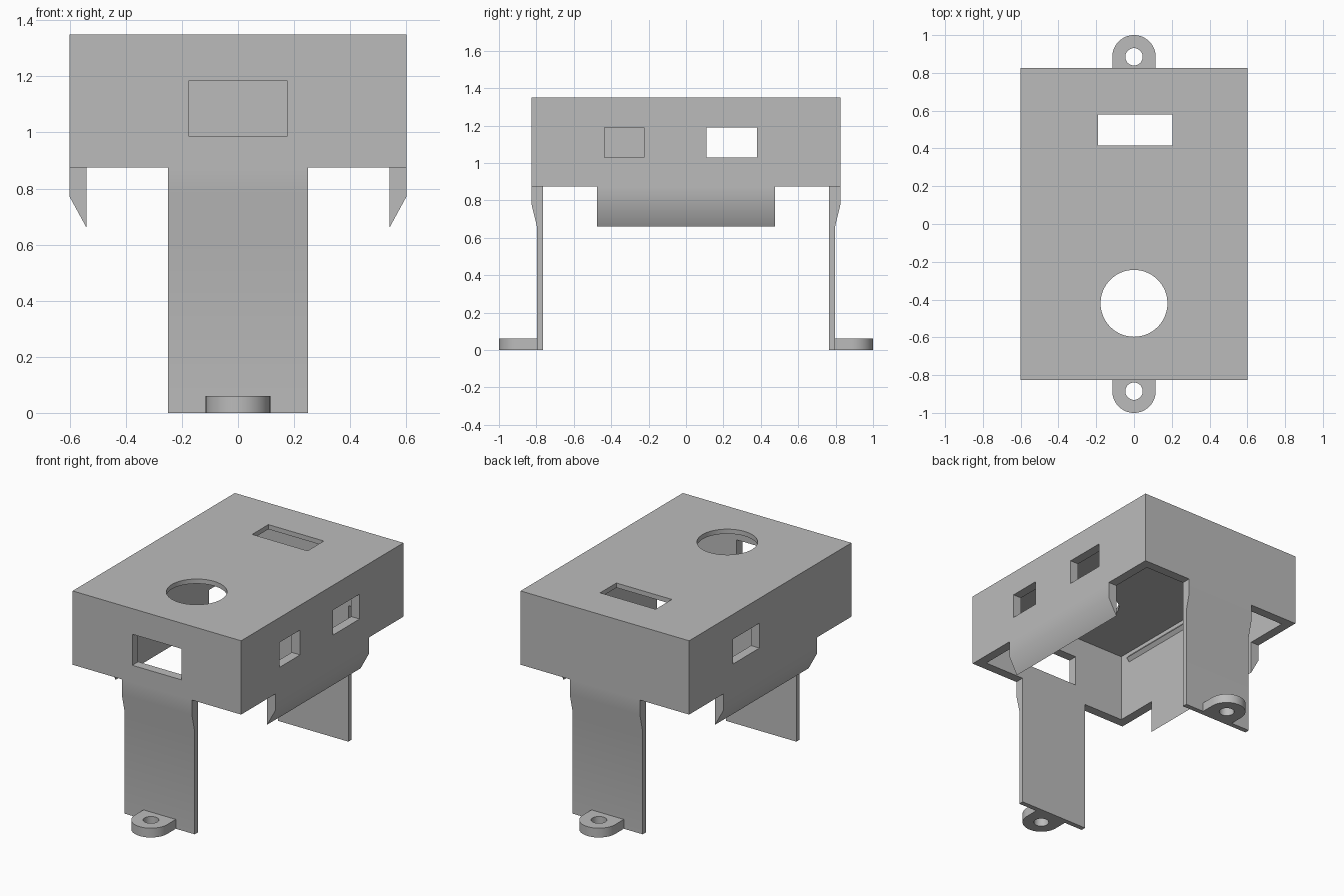
import bpy, bmesh, math

cube = bpy.data.objects.get("Cube")
if cube:
    bpy.data.objects.remove(cube, do_unlink=True)

grey = bpy.data.materials.new("plain grey")
grey.use_nodes = True
grey.diffuse_color = (0.5, 0.5, 0.5, 1)
for node in grey.node_tree.nodes:
    if node.type == 'BSDF_PRINCIPLED':
        node.inputs["Base Color"].default_value = (0.5, 0.5, 0.5, 1)

W, D, TOP, RIM, WALL = 0.6, 0.825, 1.35, 0.875, 0.06
ROOF = 0.03


def prism(name, pts, lo, hi, place):
    """Extrude a 2D outline from lo to hi; place maps (u, v, w) to x, y, z."""
    bm = bmesh.new()
    ends = [[bm.verts.new(place(u, v, w)) for u, v in pts] for w in (lo, hi)]
    bm.faces.new(ends[0])
    bm.faces.new(ends[1])
    for i in range(len(pts)):
        j = (i + 1) % len(pts)
        bm.faces.new((ends[0][i], ends[0][j], ends[1][j], ends[1][i]))
    bmesh.ops.recalc_face_normals(bm, faces=bm.faces)
    mesh = bpy.data.meshes.new(name)
    bm.to_mesh(mesh)
    bm.free()
    obj = bpy.data.objects.new(name, mesh)
    bpy.context.collection.objects.link(obj)
    mesh.materials.append(grey)
    return obj


def upright(u, v, w):
    return (u, v, w)


def block(name, x0, x1, y0, y1, z0, z1):
    return prism(name, [(x0, y0), (x1, y0), (x1, y1), (x0, y1)], z0, z1, upright)


def arc(cy, r, a0, a1, n):
    return [(r * math.cos(a0 + (a1 - a0) * i / n),
             cy + r * math.sin(a0 + (a1 - a0) * i / n)) for i in range(n + 1)]


def disc(name, cy, r, z0, z1):
    return prism(name, arc(cy, r, 0, math.tau, 64)[:-1], z0, z1, upright)


def select(obj):
    bpy.ops.object.select_all(action='DESELECT')
    obj.select_set(True)
    bpy.context.view_layer.objects.active = obj


def cut(obj, cutter):
    cutter.hide_render = True
    mod = obj.modifiers.new("cut", 'BOOLEAN')
    mod.operation = 'DIFFERENCE'
    mod.solver = 'EXACT'
    mod.object = cutter
    select(obj)
    bpy.ops.object.modifier_apply(modifier=mod.name)
    bpy.data.objects.remove(cutter, do_unlink=True)


def smooth(obj):
    select(obj)
    bpy.ops.object.shade_smooth_by_angle(angle=math.radians(30))


# Housing: box open underneath, with its roof and wall openings
housing = block("housing", -W, W, -D, D, RIM, TOP)
cut(housing, block("hollow", WALL - W, W - WALL, WALL - D, D - WALL, RIM - 0.1, TOP - ROOF))
cut(housing, block("roof_slot", -0.19, 0.205, 0.415, 0.58, 1.25, 1.45))
cut(housing, disc("roof_hole", -0.42, 0.177, 1.25, 1.45))
cut(housing, block("front_window", -0.175, 0.175, -0.9, -0.7, 0.985, 1.185))
cut(housing, block("side_windows", -0.7, 0.7, 0.11, 0.38, 1.03, 1.19))
cut(housing, block("left_window", 0.5, 0.7, -0.435, -0.225, 1.03, 1.19))
smooth(housing)

# Skirts on the sides, ending in a bevelled lip, and slim rails inside
skirt = [(W, RIM), (W, 0.77), (W - WALL, 0.66), (W - WALL, RIM)]
rail = [(W - WALL, 1.25), (W - WALL, 1.295), (W - WALL - 0.02, 1.272)]
for side, s in (("left", 1), ("right", -1)):
    smooth(prism(side + "_skirt", skirt, -0.475, 0.475, lambda u, v, w: (s * u, w, v)))
    prism(side + "_rail", rail, -0.69, 0.69, lambda u, v, w: (s * u, w, v))

# Legs thinning below the housing, each with a drilled mounting lug
leg = [(D, RIM), (D, 0.775), (0.797, 0.66), (0.797, 0), (D - WALL, 0), (D - WALL, RIM)]
R, EYE = 0.115, 0.885
lug = [(R, 0.78)] + arc(EYE, R, 0, math.pi, 32) + [(-R, 0.78)]
for end, s in (("front", -1), ("back", 1)):
    smooth(prism(end + "_leg", leg, -0.25, 0.25, lambda u, v, w: (w, s * u, v)))
    tab = prism(end + "_lug", lug, 0, 0.06, lambda u, v, w: (u, s * v, w))
    cut(tab, disc("lug_hole", s * EYE, 0.046, -0.1, 0.2))
    smooth(tab)
